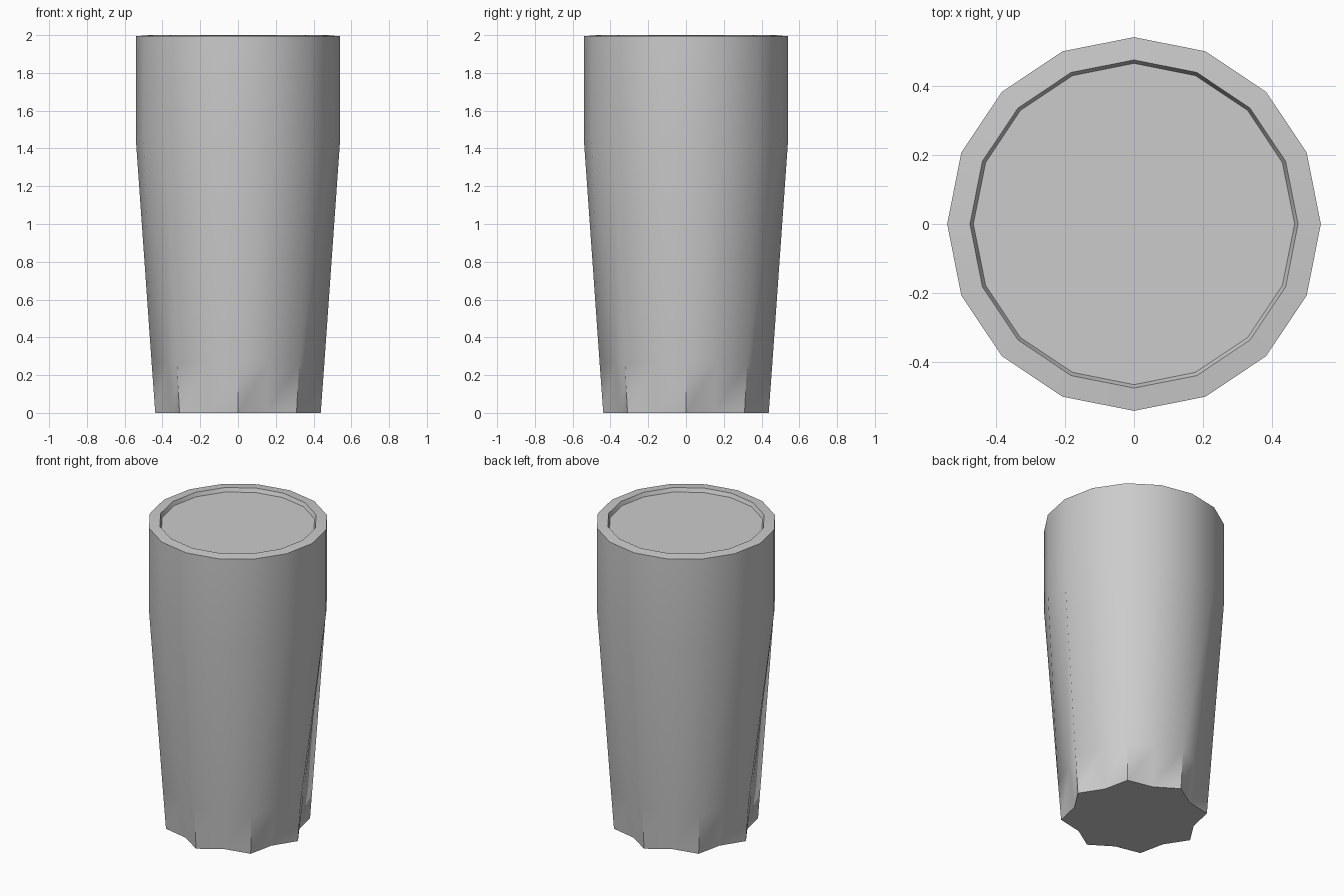
import bpy, bmesh
from math import cos, sin, pi, radians

if "Cube" in bpy.data.objects:
    bpy.data.objects.remove(bpy.data.objects["Cube"])

SIDES = 16

# profile rings: (height, ridge radius, valley radius)
rings = [
    (0.00, 0.438, 0.374),   # fluted foot
    (0.26, 0.457, 0.405),   # end of crisp flutes
    (1.45, 0.541, 0.541),   # flutes fade out
    (1.994, 0.541, 0.541),  # outer rim
    (2.00, 0.475, 0.475),   # inner rim
    (1.975, 0.465, 0.465),  # recessed top
]

bm = bmesh.new()
loops = []
for z, ridge, valley in rings:
    loop = []
    for i in range(SIDES):
        r = valley if i % 2 else ridge
        a = 2 * pi * i / SIDES
        loop.append(bm.verts.new((r * cos(a), r * sin(a), z)))
    loops.append(loop)

# walls and rim
for lo, hi in zip(loops, loops[1:]):
    for i in range(SIDES):
        j = (i + 1) % SIDES
        bm.faces.new((lo[i], lo[j], hi[j], hi[i]))

# base and inset top disc
bm.faces.new(list(reversed(loops[0])))
bm.faces.new(loops[-1])
bmesh.ops.recalc_face_normals(bm, faces=bm.faces)

mesh = bpy.data.meshes.new("fluted_tumbler")
bm.to_mesh(mesh)
bm.free()
cup = bpy.data.objects.new("fluted_tumbler", mesh)
bpy.context.collection.objects.link(cup)

# smooth walls, crisp rim and foot ridges
bpy.context.view_layer.objects.active = cup
cup.select_set(True)
bpy.ops.object.shade_smooth_by_angle(angle=radians(50))
